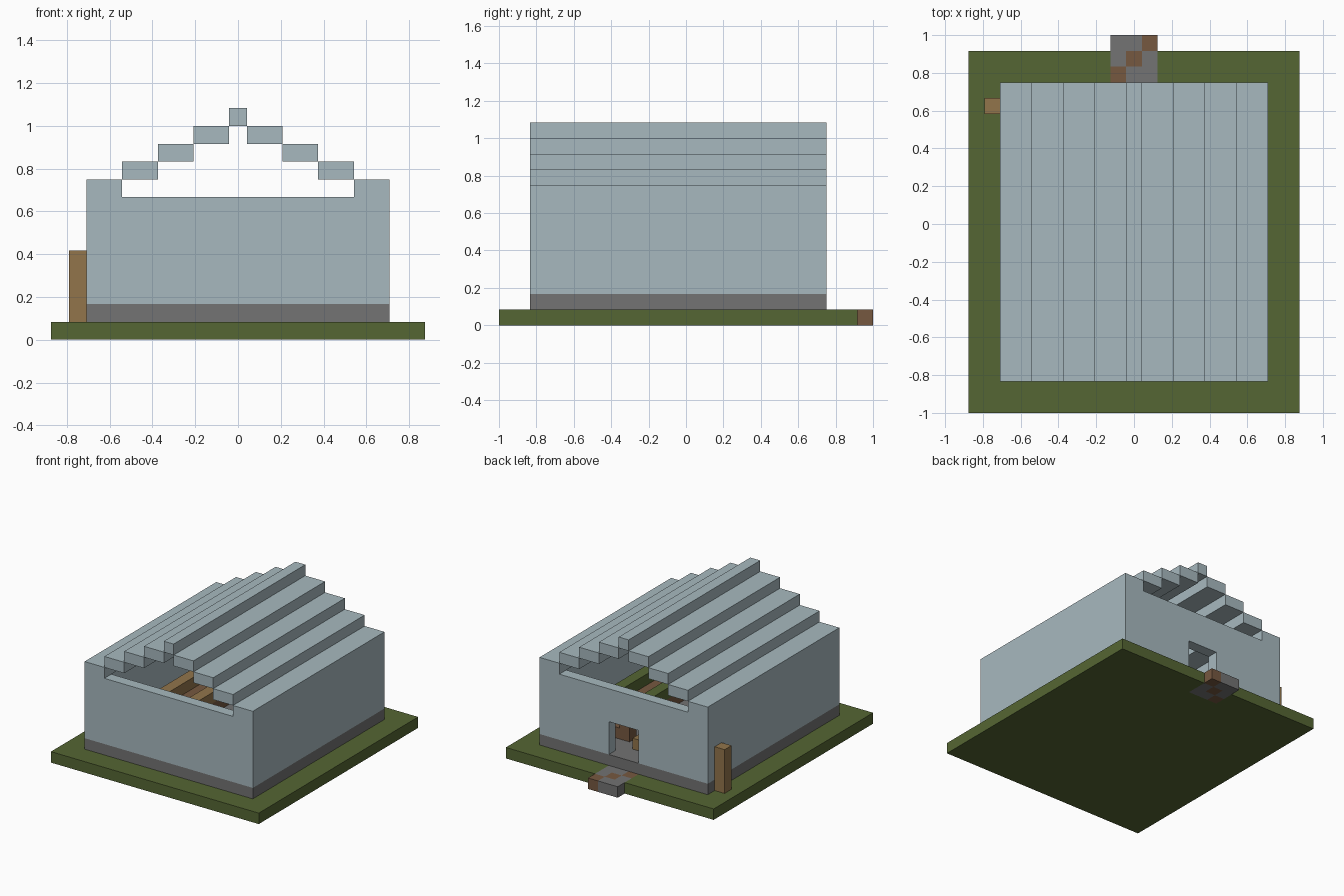
import bpy
import bmesh
from mathutils import Vector

U = 1 / 12  # size of one building block

if "Cube" in bpy.data.objects:
    bpy.data.objects.remove(bpy.data.objects["Cube"], do_unlink=True)


def material(name, code):
    def linear(c):
        c /= 255
        return c / 12.92 if c <= 0.04045 else ((c + 0.055) / 1.055) ** 2.4
    color = [linear(c) for c in bytes.fromhex(code)] + [1]
    mat = bpy.data.materials.new(name)
    mat.use_nodes = True
    mat.diffuse_color = color
    mat.node_tree.nodes["Principled BSDF"].inputs["Base Color"].default_value = color
    return mat


WALL = material("pale blue plaster", "A7B9BF")
STONE = material("grey stone", "737373")
GRASS = material("grass green", "556633")
WOOD = material("light wood", "92754B")
BROWN = material("brown earth", "765840")


def finish(name, bm, *mats):
    bmesh.ops.recalc_face_normals(bm, faces=bm.faces)
    mesh = bpy.data.meshes.new(name)
    bm.to_mesh(mesh)
    bm.free()
    for mat in mats:
        mesh.materials.append(mat)
    obj = bpy.data.objects.new(name, mesh)
    bpy.context.collection.objects.link(obj)
    return obj


def prism(name, outline, start, depth, mat):
    """Extrude an outline of block coordinates by the depth vector."""
    bm = bmesh.new()
    verts = [bm.verts.new((start + Vector(p)) * U) for p in outline]
    face = bm.faces.new(verts)
    new = bmesh.ops.extrude_face_region(bm, geom=[face])["geom"]
    moved = [v for v in new if isinstance(v, bmesh.types.BMVert)]
    bmesh.ops.translate(bm, verts=moved, vec=Vector(depth) * U)
    return finish(name, bm, mat)


def box(name, x, y, z, mat):
    corners = [(x[0], y[0], 0), (x[1], y[0], 0), (x[1], y[1], 0), (x[0], y[1], 0)]
    return prism(name, corners, Vector((0, 0, z[0])), (0, 0, z[1] - z[0]), mat)


# Lawn with a notch for the path
half = [(1.5, 9, 0), (1.5, 11, 0), (10.5, 11, 0), (10.5, -12, 0)]
prism("lawn", half + [(-x, y, z) for x, y, z in reversed(half)],
      Vector((0, 0, 0)), (0, 0, 1), GRASS)

# Paving path with brown blocks on the diagonal
bm = bmesh.new()
for i in range(3):
    for j in range(3):
        cube = bmesh.ops.create_cube(bm, size=U)["verts"]
        bmesh.ops.translate(bm, verts=cube, vec=Vector((i - 1, 9.5 + j, 0.5)) * U)
        for face in {f for v in cube for f in v.link_faces}:
            face.material_index = int(i == j)
finish("path", bm, STONE, BROWN)

# Foundation and walls
box("foundation", (-8.5, 8.5), (-10, 9), (1, 2), STONE)
box("front_wall", (-7.5, 7.5), (-10, -9), (2, 8), WALL)
half = [(1.5, 0, 5), (1.5, 0, 2), (7.5, 0, 2), (7.5, 0, 8)]
prism("back_wall", half + [(-x, y, z) for x, y, z in reversed(half)],
      Vector((0, 8, 0)), (0, 1, 0), WALL)

# Side walls and stepped roof, both sides
for side, s in (("left", 1), ("right", -1)):
    box(side + "_wall", sorted((7.5 * s, 8.5 * s)), (-10, 9), (2, 8), WALL)
    for k in range(4):
        inner = 6.5 - 2 * k
        box(f"{side}_roof_step_{k + 1}", sorted((inner * s, (inner + 2) * s)),
            (-10, 9), (8 + k, 9 + k), WALL)
box("roof_ridge", (-0.5, 0.5), (-10, 9), (12, 13), WALL)

# Post beside the right wall
box("post", (-9.5, -8.5), (7, 8), (1, 5), WOOD)

# Long raised rows inside: wooden on the right, planted on the left
for side, s, top in (("right", -1, WOOD), ("left", 1, GRASS)):
    box(side + "_row_bed", sorted((2.5 * s, 7.5 * s)), (-5, 6), (2, 3), BROWN)
    for k in range(2):
        x = 2.5 + 3 * k
        box(f"{side}_row_{k + 1}", sorted((x * s, (x + 1) * s)), (-5, 5), (3, 4), top)

# Small furniture near the doorway
box("crate", (1.5, 2.5), (5, 6), (2, 4), BROWN)
box("stool", (-0.5, 0.5), (6, 7), (2, 3), WOOD)
